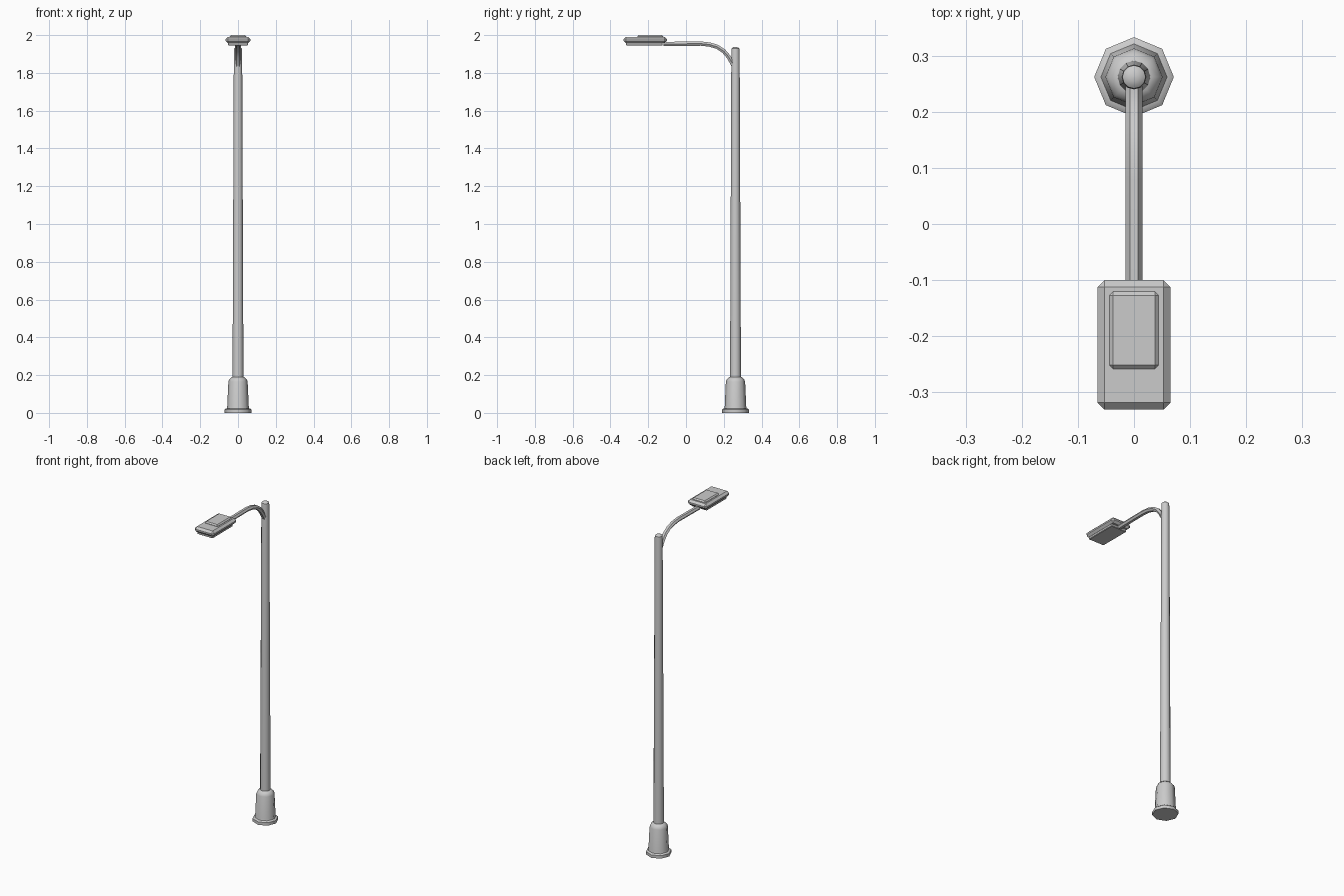
import bpy, math
from math import cos, sin, pi

if "Cube" in bpy.data.objects:
    bpy.data.objects.remove(bpy.data.objects["Cube"])

POLE_Y = 0.262


def make(name, verts, faces, smooth=None):
    me = bpy.data.meshes.new(name)
    me.from_pydata(verts, [], faces)
    ob = bpy.data.objects.new(name, me)
    bpy.context.collection.objects.link(ob)
    if smooth:
        bpy.ops.object.select_all(action='DESELECT')
        ob.select_set(True)
        bpy.context.view_layer.objects.active = ob
        bpy.ops.object.shade_smooth_by_angle(angle=math.radians(smooth))
    return ob


def skin(name, rings, smooth=None):
    """Bridge equal rings of points into a closed tube."""
    n = len(rings[0])
    verts = [p for r in rings for p in r]
    faces = [(i*n + j, i*n + (j+1) % n, (i+1)*n + (j+1) % n, (i+1)*n + j)
             for i in range(len(rings)-1) for j in range(n)]
    faces += [tuple(reversed(range(n))), tuple(range(len(verts)-n, len(verts)))]
    return make(name, verts, faces, smooth)


def lathe(name, profile, n, smooth):
    return skin(name, [[(r*cos(2*pi*k/n), POLE_Y + r*sin(2*pi*k/n), z)
                        for k in range(n)] for r, z in profile], smooth)


def box(name, x, y0, y1, z0, z1, bevel):
    """Chamfered box, symmetric about x = 0."""
    rect = [(-x, y0), (x, y0), (x, y1), (-x, y1)]
    ob = skin(name, [[(a, b, z) for a, b in rect] for z in (z0, z1)])
    m = ob.modifiers.new("chamfer", 'BEVEL')
    m.width, m.segments = bevel, 1
    return ob


# Octagonal base: flange, tapering sleeve and shoulder
lathe("base", [(0.071, 0), (0.071, 0.018), (0.066, 0.022), (0.059, 0.024),
               (0.057, 0.034), (0.051, 0.165), (0.046, 0.178), (0.032, 0.190)], 8, 46)

# Tapering pole with a rounded cap
cap = [(0.022*cos(a), 1.925 + 0.012*sin(a)) for a in (0.35, 0.8, 1.2, 1.5)]
lathe("pole", [(0.029, 0.17), (0.022, 1.915)] + cap, 12, 40)

# Hexagonal curved arm
path = [(0.256, 1.830), (0.243, 1.855), (0.225, 1.886), (0.200, 1.915),
        (0.165, 1.938), (0.125, 1.950), (0.08, 1.955), (-0.12, 1.953)]
rings = []
for i, (y, z) in enumerate(path):
    a, b = path[max(i-1, 0)], path[min(i+1, len(path)-1)]
    dy, dz = b[0]-a[0], b[1]-a[1]
    l = math.hypot(dy, dz)
    ny, nz = dz/l, -dy/l
    rings.append([(0.015*cos(k*pi/3), y + 0.013*sin(k*pi/3)*ny,
                   z + 0.013*sin(k*pi/3)*nz) for k in range(6)])
skin("arm", rings, 30)

# Lamp head: housing, raised top cover and light panel underneath
box("lamp_housing", 0.065, -0.331, -0.10, 1.957, 1.991, 0.0125)
box("lamp_top_cover", 0.044, -0.258, -0.12, 1.980, 2.0, 0.007)
box("lamp_light_panel", 0.052, -0.317, -0.125, 1.944, 1.965, 0.003)
